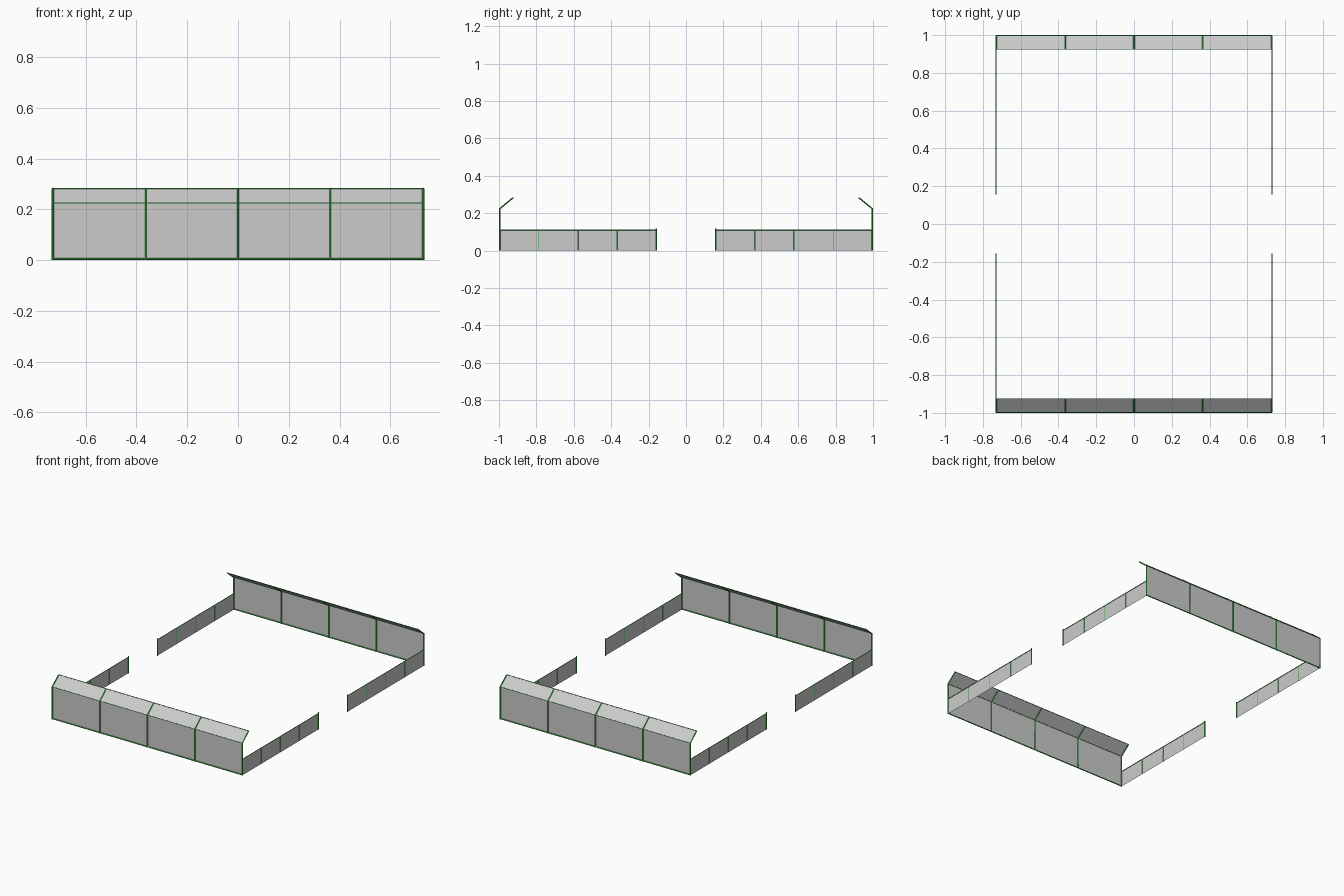
import bpy

if "Cube" in bpy.data.objects:
    bpy.data.objects.remove(bpy.data.objects["Cube"])

W, L = 0.73, 0.996            # half width, half length to panel planes
GAP = 0.16                    # half opening in each side barrier
KNEE_Z, TOP_Y, TOP_Z = 0.224, 0.925, 0.282
SIDE_H = 0.111

green = bpy.data.materials.new("frame_green")
green.diffuse_color = (0.05, 0.45, 0.06, 1)
green.use_nodes = True
green.node_tree.nodes["Principled BSDF"].inputs["Base Color"].default_value = green.diffuse_color


def tube(name, paths, radius):
    """Round bars swept along one or more polylines."""
    cu = bpy.data.curves.new(name, 'CURVE')
    cu.dimensions = '3D'
    cu.bevel_depth = radius
    cu.bevel_resolution = 2
    cu.use_fill_caps = True
    for pts in paths:
        sp = cu.splines.new('POLY')
        sp.points.add(len(pts) - 1)
        for p, co in zip(sp.points, pts):
            p.co = (*co, 1)
    ob = bpy.data.objects.new(name, cu)
    bpy.context.collection.objects.link(ob)
    cu.materials.append(green)
    bpy.ops.object.select_all(action='DESELECT')
    bpy.context.view_layer.objects.active = ob
    ob.select_set(True)
    bpy.ops.object.convert(target='MESH')
    bpy.ops.object.shade_smooth_by_angle()


def sheet(name, a, b):
    """Thin netting stretched between two matching polylines."""
    n = len(a)
    me = bpy.data.meshes.new(name)
    me.from_pydata(a + b, [], [(i, n + i, n + i + 1, i + 1) for i in range(n - 1)])
    ob = bpy.data.objects.new(name, me)
    bpy.context.collection.objects.link(ob)


for sy, end in ((-1, "front"), (1, "back")):
    # tall end fence with inward-leaning top
    def profile(x, z0=0.0):
        return [(x, sy * L, z0), (x, sy * L, KNEE_Z), (x, sy * TOP_Y, TOP_Z)]

    def rail(y, z):
        return [(-W, sy * y, z), (W, sy * y, z)]

    for i in range(4):
        x0, x1 = -W + i * W / 2, -W + (i + 1) * W / 2
        sheet(f"{end}_net_{i + 1}", profile(x0), profile(x1))
    tube(f"{end}_posts", [profile(-W + i * W / 2) for i in range(5)], 0.004)
    tube(f"{end}_bottom_rail", [rail(L, 0.004)], 0.004)
    tube(f"{end}_upper_rails", [rail(L, KNEE_Z), rail(TOP_Y, TOP_Z)], 0.002)

    # low side barriers running from this end to the opening
    for sx, side in ((-1, "left"), (1, "right")):
        x = sx * W
        ys = [sy * (L + (GAP - L) * i / 4) for i in range(5)]
        name = f"{end}_{side}_barrier"
        sheet(name + "_net", [(x, y, 0) for y in ys], [(x, y, SIDE_H) for y in ys])
        tube(name + "_top_rail", [[(x, ys[0], SIDE_H), (x, ys[4], SIDE_H)]], 0.0025)
        tube(name + "_posts", [[(x, y, 0), (x, y, SIDE_H)] for y in ys[1:4]], 0.002)
        tube(name + "_end_post", [[(x, ys[4], 0), (x, ys[4], 0.118)]], 0.004)
